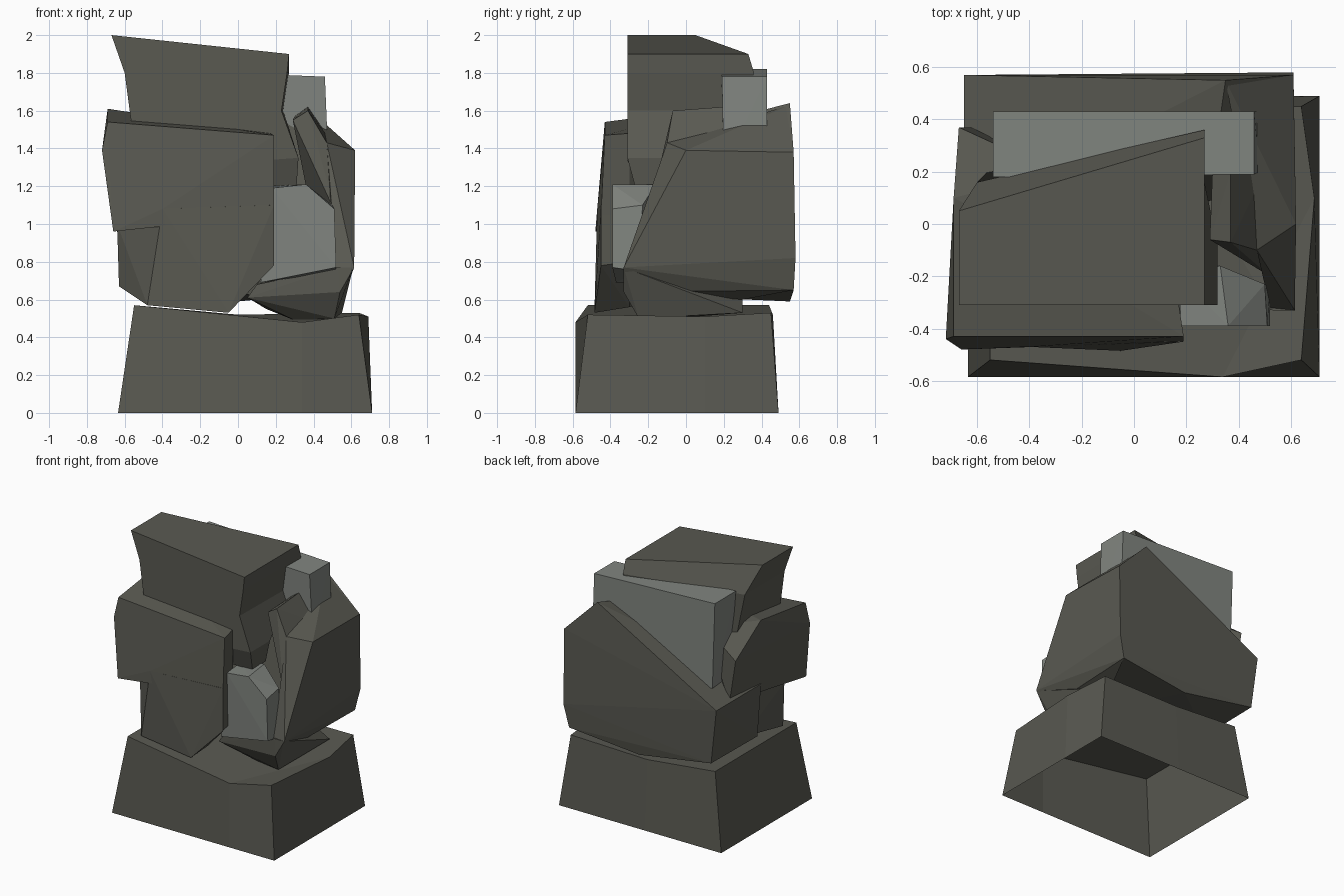
import bpy
import bmesh

default_cube = bpy.data.objects.get("Cube")
if default_cube:
    bpy.data.objects.remove(default_cube, do_unlink=True)


def make_material(name, red, green, blue):
    material = bpy.data.materials.new(name)
    material.use_nodes = True
    colour = (red, green, blue, 1)
    material.diffuse_color = colour
    shader = material.node_tree.nodes["Principled BSDF"]
    shader.inputs["Base Color"].default_value = colour
    shader.inputs["Roughness"].default_value = .9
    return material


dark_stone = make_material("dark stone", .1, .1, .083)
pale_stone = make_material("pale stone", .22, .235, .215)


def finish(bm, name, material):
    """Turn a bmesh into a flat shaded object with one material."""
    mesh = bpy.data.meshes.new(name)
    bm.to_mesh(mesh)
    bm.free()
    mesh.materials.append(material)
    rock = bpy.data.objects.new(name, mesh)
    bpy.context.collection.objects.link(rock)
    return rock


def chiselled_rock(name, material, corners):
    """Convex stone stretched over a handful of corner points."""
    bm = bmesh.new()
    for corner in corners:
        bm.verts.new(corner)
    bmesh.ops.convex_hull(bm, input=bm.verts[:])
    loose = [v for v in bm.verts if not v.link_faces]
    bmesh.ops.delete(bm, geom=loose, context="VERTS")
    bmesh.ops.recalc_face_normals(bm, faces=bm.faces[:])
    return finish(bm, name, material)


def stacked_rock(name, material, rings, closed_bottom=True):
    """Stone skinned over rings listed from bottom to top."""
    bm = bmesh.new()
    loops = [[bm.verts.new(point) for point in ring] for ring in rings]
    for lower, upper in zip(loops, loops[1:]):
        for i in range(len(lower)):
            j = (i + 1) % len(lower)
            bm.faces.new((lower[i], lower[j], upper[j], upper[i]))
    caps = [bm.faces.new(loops[-1])]
    if closed_bottom:
        caps.append(bm.faces.new(loops[0][::-1]))
    bmesh.ops.triangulate(bm, faces=caps)
    return finish(bm, name, material)


def snap(value, low, high):
    """Push a coordinate near the rim out to the foot of the plinth."""
    if value < -.5:
        return low
    return high if value > .4 else value


# Plinth: tapered walls and uneven top, open underneath
rim = [(-.55, -.52, .57), (.34, -.585, .48), (.64, -.52, .52), (.69, .1, .51),
       (.64, .45, .53), (0, .46, .52), (-.55, .44, .57)]
foot = [(x if x == .34 else snap(x, -.635, .71), snap(y, -.585, .49), 0)
        for x, y, z in rim]
stacked_rock("plinth", dark_stone, [foot, rim], closed_bottom=False)

# Cap stone: waisted block under a sloping top
stacked_rock("cap_stone", dark_stone, [
    [(-.4, -.27, 1.2), (.31, -.27, 1.2), (.3, -.1, 1.2), (-.4, .1, 1.2)],
    [(-.4, -.31, 1.3), (.32, -.31, 1.35), (.32, -.08, 1.35), (-.4, .2, 1.3)],
    [(-.56, -.31, 1.5), (.23, -.31, 1.6), (.24, .3, 1.6), (-.56, .2, 1.5)],
    [(-.6, -.31, 1.8), (.26, -.31, 1.8), (.27, .36, 1.8), (-.6, .16, 1.8)],
    [(-.67, -.31, 2), (.27, -.31, 1.9), (.27, .33, 1.9), (-.67, .05, 2)],
])

# Front boulder: overhanging upper half
chiselled_rock("front_boulder_upper", dark_stone, [
    (-.69, -.43, 1.54), (.19, -.43, 1.47), (-.72, -.44, 1.39),
    (-.66, -.48, .96), (-.4, -.47, 1.08), (.19, -.45, 1.05),
    (.17, -.3, 1.48), (.17, -.3, 1.05), (-.69, .1, 1.61),
    (-.67, .37, 1.4), (-.62, .37, 1.08), (-.3, .2, 1.5),
])

# Front boulder: recessed lower half
chiselled_rock("front_boulder_lower", dark_stone, [
    (-.4, -.47, 1.08), (-.48, -.46, .57), (-.05, -.485, .53),
    (.19, -.45, .78), (.19, -.45, 1.1), (.17, -.3, 1.1), (.17, -.3, .8),
    (-.03, -.3, .56), (-.63, -.25, .67), (-.64, -.25, 1),
    (-.55, .1, .7), (-.55, .1, 1.1),
])

# Back boulder: long wall whose top slopes down to one side
chiselled_rock("back_boulder", dark_stone, [
    (.35, .55, 1.64), (.61, .57, 1.38), (.61, .58, .82), (.57, .57, .65),
    (0, .55, .59), (-.6, .56, .69), (-.65, .57, 1.1), (-.65, .04, 1.1),
    (-.62, .04, .7), (.3, .2, 1.55), (.5, .1, .7), (.2, .1, .61),
])

# Side boulder: arm reaching forward from the back wall
chiselled_rock("side_boulder", dark_stone, [
    (.35, .55, 1.63), (.61, .57, 1.38), (.61, .58, .82), (.57, .57, .65),
    (.62, 0, 1.39), (.47, -.1, 1.43), (.615, -.33, .77),
    (.54, -.33, .64), (.52, -.32, .77), (.45, .3, .6),
])

# Narrow fin leaning on the side boulder
chiselled_rock("side_fin", dark_stone, [
    (.37, -.07, 1.6), (.29, -.06, 1.55), (.37, .2, 1.62), (.3, .2, 1.57),
    (.47, -.1, 1.43), (.5, .2, 1.43), (.52, -.2, 1.05), (.4, .1, 1),
])

# Ledge under the front crystal
chiselled_rock("ledge", dark_stone, [
    (.05, -.3, .61), (.1, -.3, .68), (.53, -.33, .77), (.61, -.33, .77),
    (.54, -.33, .64), (.15, -.1, .55), (.3, -.2, .49), (.51, -.25, .5),
    (.55, .3, .53), (.2, .3, .6), (.15, .3, .75),
])

# Pale crystal in the front gap
chiselled_rock("front_crystal", pale_stone, [
    (.12, -.37, .69), (.52, -.39, .77), (.51, -.39, 1.08),
    (.36, -.39, 1.21), (.18, -.39, 1.19), (.5, -.23, 1.1),
    (.33, -.16, 1.21), (.17, -.2, 1.2), (.52, -.25, .75), (.12, -.1, .7),
])

# Pale block wedged behind the cap stone
chiselled_rock("back_block", pale_stone, [
    (-.54, .18, 1.82), (-.54, .43, 1.82), (.46, .19, 1.78), (.46, .43, 1.78),
    (-.5, .2, 1.18), (-.52, .43, 1.18), (.48, .2, 1.3), (.48, .43, 1.2),
])
